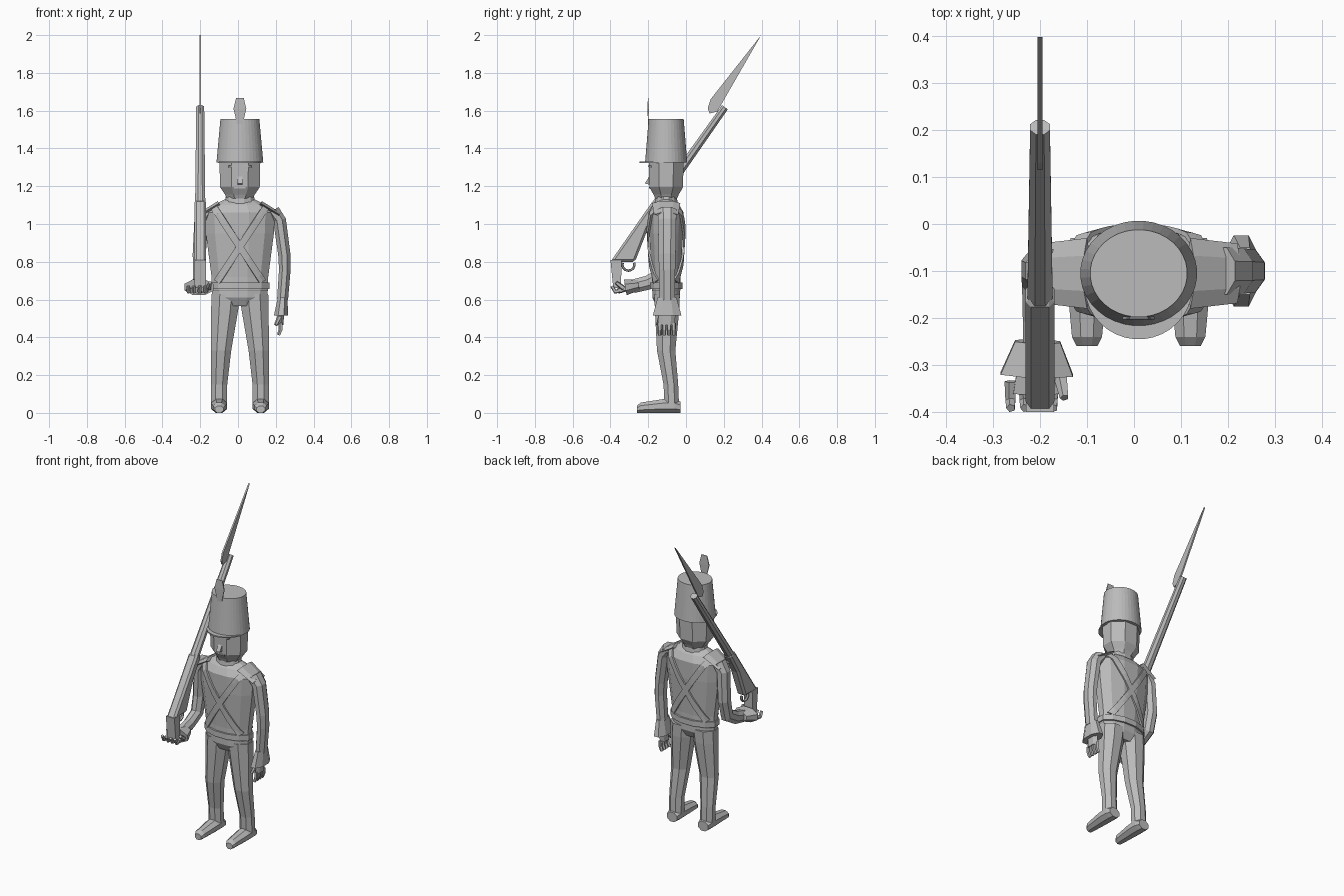
import bpy, bmesh
from math import cos, sin, pi
from mathutils import Vector
from mathutils.bvhtree import BVHTree

if "Cube" in bpy.data.objects:
    bpy.data.objects.remove(bpy.data.objects["Cube"])

grey = bpy.data.materials.new("plain grey")
grey.use_nodes = True
grey.diffuse_color = (.5, .5, .5, 1)
grey.node_tree.nodes["Principled BSDF"].inputs["Base Color"].default_value = grey.diffuse_color

RIGHTWARD, BACKWARD, UPWARD = Vector((1, 0, 0)), Vector((0, 1, 0)), Vector((0, 0, 1))
CENTRE, DEPTH = .01, -.105  # body centre line
GUN = -.2                   # musket plane
SIDES = (("left", 1), ("right", -1))


def finish(name, bm):
    bmesh.ops.recalc_face_normals(bm, faces=bm.faces)
    mesh = bpy.data.meshes.new(name)
    bm.to_mesh(mesh)
    bm.free()
    mesh.materials.append(grey)
    obj = bpy.data.objects.new(name, mesh)
    bpy.context.collection.objects.link(obj)
    return obj


def loft(name, points, radii, flat=1, sides=8, axis=None):
    """Join polygon sections along a path; flat is the depth to width ratio."""
    bm = bmesh.new()
    points = [Vector(p) for p in points]
    loops = []
    for i, (point, radius) in enumerate(zip(points, radii)):
        along = axis or points[min(i + 1, len(points) - 1)] - points[max(i - 1, 0)]
        along = along.normalized()
        wide = (RIGHTWARD - along * along.x).normalized()
        deep = along.cross(wide) * flat
        reach = radius / cos(pi / sides)
        angles = [2 * pi * (k + .5) / sides for k in range(sides)]
        loops.append([bm.verts.new(point + (wide * cos(a) + deep * sin(a)) * reach)
                      for a in angles])
    for low, high in zip(loops, loops[1:]):
        for k in range(sides):
            n = (k + 1) % sides
            bm.faces.new((low[k], low[n], high[n], high[k]))
    bm.faces.new(loops[0])
    bm.faces.new(loops[-1])
    return finish(name, bm)


def limb(name, points, start, end, flat=1, sides=8, axis=None):
    """Path whose radius changes evenly from start to end."""
    steps = len(points) - 1
    radii = [start + (end - start) * i / steps for i in range(steps + 1)]
    return loft(name, points, radii, flat, sides, axis)


def stack(name, flat, sides, *rings, y=DEPTH):
    """Level sections given as (height, half width)."""
    points = [(CENTRE, y, z) for z, _ in rings]
    return loft(name, points, [w for _, w in rings], flat, sides, UPWARD)


def plate(name, x, half, *outline):
    """Extrude a side outline of (y, z) points across x."""
    bm = bmesh.new()
    face = bm.faces.new([bm.verts.new((x - half, y, z)) for y, z in outline])
    extruded = bmesh.ops.extrude_face_region(bm, geom=[face])["geom"]
    moved = [e for e in extruded if isinstance(e, bmesh.types.BMVert)]
    bmesh.ops.translate(bm, verts=moved, vec=RIGHTWARD * 2 * half)
    return finish(name, bm)


# Jacket, waistband, collar and trouser seat
jacket = stack("jacket", .5, 12, (.6, .12), (.65, .15), (.72, .15), (.95, .18),
               (1.06, .185), (1.1, .14), (1.13, .08))
stack("waistband", .55, 12, (.655, .157), (.69, .157))
stack("collar", .75, 12, (1.09, .085), (1.145, .075))
stack("trouser_seat", .5, 12, (.565, .1), (.61, .147), (.66, .147))


def strap(name, facing, side, surface):
    """Diagonal band laid on the jacket surface."""
    top = Vector((CENTRE + side * .135, 0, 1.085))
    low = Vector((CENTRE - side * .14, 0, .665))
    across = (low - top).cross(BACKWARD).normalized() * .018
    bm = bmesh.new()
    rows = []
    steps = 14
    for i in range(steps + 1):
        middle = top.lerp(low, i / steps)
        hits = [surface.ray_cast(middle + across * e + BACKWARD * facing, BACKWARD * -facing)[0]
                for e in (-1, 0, 1)]
        if all(hits):
            rows.append([bm.verts.new(h + BACKWARD * facing * .008) for h in hits])
    for upper, lower in zip(rows, rows[1:]):
        for k in range(2):
            bm.faces.new((upper[k], upper[k + 1], lower[k + 1], lower[k]))
    solid = finish(name, bm).modifiers.new("thickness", "SOLIDIFY")
    solid.thickness, solid.offset = .01, 0


# Crossed straps, front and back
shape = bmesh.new()
shape.from_mesh(jacket.data)
jacket_surface = BVHTree.FromBMesh(shape)
shape.free()
for facing_name, facing in (("front", -1), ("back", 1)):
    for side_name, side in SIDES:
        strap(f"{facing_name}_{side_name}_strap", facing, side, jacket_surface)

# Legs, shoes and shoulder wings
for side_name, side in SIDES:
    def out(distance):
        return CENTRE + side * distance

    loft(side_name + "_leg",
         [(out(.075), -.1, .63), (out(.08), -.1, .55), (out(.1), -.105, .33),
          (out(.11), -.08, .15), (out(.11), -.076, .05)],
         (.075, .072, .054, .043, .043), .9, 8, UPWARD)
    sole = .85
    shoe = ((-.03, .035), (-.06, .043), (-.12, .043), (-.24, .032), (-.26, .022))
    loft(side_name + "_shoe", [(out(.11), y, r * sole) for y, r in shoe],
         [r for _, r in shoe], sole, 8, -BACKWARD)
    limb(side_name + "_shoulder_wing",
         [(out(.11), DEPTH, 1.11), (out(.21), DEPTH, 1.05)], .013, .011, 5, 6)

# Hanging left arm
limb("left_arm", [(.185, -.1, 1.07), (.22, -.1, 1.02), (.245, -.1, .84),
                  (.248, -.1, .76), (.236, -.1, .6)], .036, .029, 1.4)
limb("left_cuff", [(.236, -.1, .61), (.228, -.1, .515)], .025, .038, 2, 8, UPWARD)
limb("left_palm", [(.23, -.1, .53), (.225, -.105, .465)], .015, .015, 2.6, 6, UPWARD)
for i in range(4):
    y = -.14 + i / 40
    limb(f"left_finger_{i}", [(.225, y, .475), (.226, y, .44), (.215, y, .412)], .01, .008, 1, 5)
limb("left_thumb", [(.22, -.135, .51), (.2, -.15, .465)], .01, .008, 1, 5)

# Bent right arm, hand cupped under the butt
limb("right_arm", [(-.165, -.1, 1.07), (-.195, -.1, 1.02), (-.205, -.095, .84),
                   (-.205, -.12, .735), (-.205, -.2, .69), (-.205, -.28, .67)], .038, .03, 1.2)
limb("right_cuff", [(-.205, -.25, .677), (-.207, -.32, .665)], .048, .077, .55)
limb("right_palm", [(-.207, -.3, .662), (-.207, -.36, .648)], .04, .05, .3, 6)
for i in range(4):
    x = -.262 + i * .03
    limb(f"right_finger_{i}", [(x, -.335, .65), (x, -.375, .642), (x, -.392, .672)],
         .011, .008, 1, 5)
limb("right_thumb", [(-.155, -.33, .66), (-.148, -.37, .69)], .012, .008, 1, 5)

# Head and face
stack("head", .85, 8, (1.135, .068), (1.155, .078), (1.195, .105), (1.33, .108))
plate("nose", CENTRE, .013, (-.18, 1.275), (-.218, 1.215), (-.18, 1.205))
plate("mouth", CENTRE, .03, (-.17, 1.187), (-.196, 1.187), (-.196, 1.196), (-.17, 1.196))
for side_name, side in SIDES:
    x = CENTRE + side * .038
    loft(side_name + "_eye", [(x + e * .018, -.194, 1.284) for e in (-1, 0, 1)],
         (.003, .009, .003), 1, 6)
    plate(side_name + "_brow", x, .023, (-.18, 1.3), (-.2, 1.302), (-.2, 1.309), (-.18, 1.311))

# Tall hat with visor and plume
stack("hat", .9, 36, (1.325, .124), (1.556, .103))
stack("visor", 1, 36, (1.322, .115), (1.33, .115), y=-.13)
stack("plume", .1, 4, (1.53, .016), (1.56, .022), (1.61, .034), (1.668, .02), y=-.2)

# Shouldered musket
stock = plate("musket_stock", GUN, .031, (-.4, .8), (-.27, .8), (-.2, .98), (-.12, 1.11), (-.17, 1.13))
stock.modifiers.new("chamfer", "BEVEL").width = .012
plate("musket_butt", GUN, .03, (-.4, .81), (-.34, .81), (-.345, .66), (-.385, .66))
limb("musket_barrel", [(GUN, -.16, 1.1), (GUN, .206, 1.618)], .027, .021, .9)
turns = [pi * (.9 + k * .15) for k in range(9)]
limb("trigger_guard", [(GUN, -.305 + cos(a) * .032, .785 + sin(a) * .032) for a in turns],
     .008, .008, .7, 6)
plate("bayonet", GUN, .005, (.125, 1.585), (.115, 1.612), (.13, 1.66), (.398, 2), (.165, 1.595))
